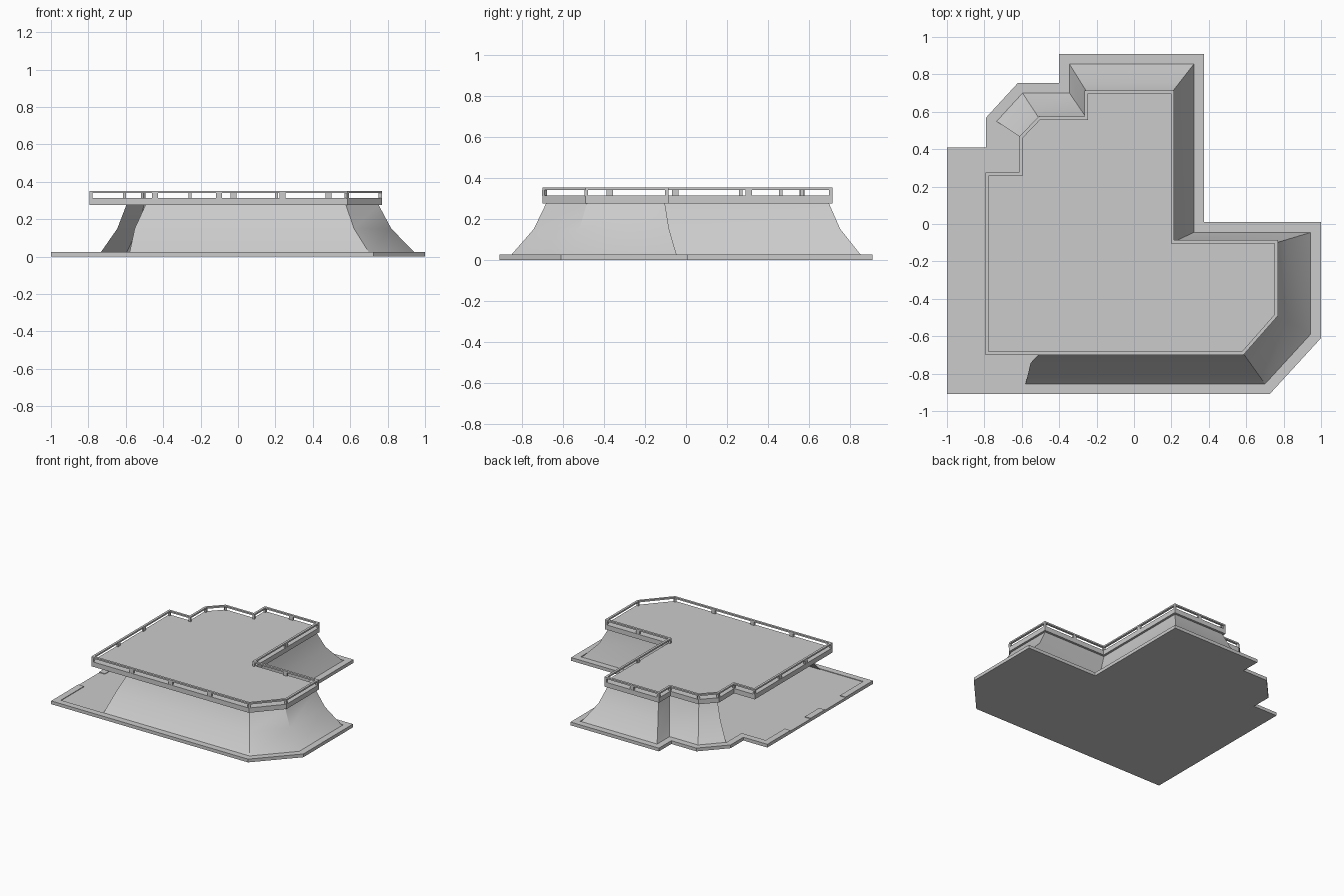
import bpy, bmesh, math
from mathutils import Vector

if "Cube" in bpy.data.objects:
    bpy.data.objects.remove(bpy.data.objects["Cube"])

# Ground outline and upper deck outline, counter-clockwise with matching corners
GROUND = [(-1, -.91), (.725, -.91), (1, -.61), (1, .01), (.375, .01), (.375, .91),
          (-.4, .91), (-.4, .755), (-.62, .755), (-.79, .57), (-.79, .41), (-1, .41)]
DECK = [(-.795, -.70), (.585, -.70), (.77, -.49), (.77, -.085), (.215, -.085), (.215, .715),
        (-.265, .715), (-.265, .575), (-.51, .575), (-.615, .465), (-.615, .275), (-.795, .275)]


def finish(name, bm, recalc=True):
    if recalc:
        bmesh.ops.recalc_face_normals(bm, faces=bm.faces[:])
    me = bpy.data.meshes.new(name)
    bm.to_mesh(me)
    bm.free()
    ob = bpy.data.objects.new(name, me)
    bpy.context.collection.objects.link(ob)
    return ob


def inset(pts, d, closed=True):
    """Mitred offset to the left (inside) of a path."""
    p = [Vector(q) for q in pts]
    n = len(p)
    out = []
    for i in range(n):
        a = p[i] - p[i - 1] if closed or i > 0 else p[1] - p[0]
        b = p[(i + 1) % n] - p[i] if closed or i < n - 1 else a
        n1 = Vector((-a.y, a.x)).normalized()
        n2 = Vector((-b.y, b.x)).normalized()
        m = n1 + n2
        out.append(p[i] + m * (2 * d / m.length_squared))
    return out


def slab(name, pts, z0, z1):
    bm = bmesh.new()
    f = bm.faces.new([bm.verts.new((x, y, z0)) for x, y in pts])
    r = bmesh.ops.extrude_face_region(bm, geom=[f], use_keep_orig=True)
    top = [v for v in r['geom'] if isinstance(v, bmesh.types.BMVert)]
    bmesh.ops.translate(bm, verts=top, vec=(0, 0, z1 - z0))
    return finish(name, bm)


def strip(name, pts, w, z0, z1, closed=True):
    """Rectangular section swept along a path."""
    bm = bmesh.new()
    secs = [[bm.verts.new((q[0], q[1], z)) for q, z in ((o, z0), (i, z0), (i, z1), (o, z1))]
            for o, i in zip(pts, inset(pts, w, closed))]
    for k in range(len(secs) if closed else len(secs) - 1):
        a, b = secs[k], secs[(k + 1) % len(secs)]
        for j in range(4):
            bm.faces.new((a[j], a[(j + 1) % 4], b[(j + 1) % 4], b[j]))
    if not closed:
        bm.faces.new(secs[0])
        bm.faces.new(secs[-1][::-1])
    return finish(name, bm)


# Ground plate with a slightly raised kerb, broken by two driveway openings
slab("ground_plate", GROUND, 0, .021)
strip("ground_kerb", [(-1, -.57)] + GROUND + [(-1, .12)], .05, .021, .026, closed=False)
strip("kerb_island", [(-1, -.13), (-1, -.31)], .05, .021, .026, closed=False)

# Flared embankment wall, open on the left side below the deck
low = [Vector((-.58, -.855))] + inset(GROUND, .055)[1:10]
high = [Vector((-.495, -.682))] + inset(DECK, .018)[1:10]
bm = bmesh.new()
rows = []
for z, t in ((.021, 0), (.15, .65), (.276, 1)):
    rows.append([bm.verts.new((*a.lerp(b, t if i else t * .5 if t < 1 else 1), z))
                 for i, (a, b) in enumerate(zip(low, high))])
for v in (rows[1][0],):
    v.co.y = rows[1][1].co.y      # keep the front face straight
for r0, r1 in zip(rows, rows[1:]):
    for i in range(len(r0) - 1):
        bm.faces.new((r0[i], r0[i + 1], r1[i + 1], r1[i]))
wall = finish("flared_wall", bm, recalc=False)
bpy.context.view_layer.objects.active = wall
wall.select_set(True)
bpy.ops.object.shade_smooth_by_angle(angle=math.radians(30))
wall.select_set(False)

# Upper deck and railing top bar
slab("upper_deck", DECK, .275, .313)
strip("railing_bar", DECK, .018, .340, .352)

# Railing posts: at corners and evenly along each side
bm = bmesh.new()
line = inset(DECK, .009)
for i, a in enumerate(line):
    b = line[(i + 1) % len(line)]
    d = b - a
    n = max(1, math.ceil(d.length / .4))
    for k in range(n):
        c = a + d * (k / n)
        r = bmesh.ops.create_cube(bm, size=1)
        s = (.017, .017) if k == 0 else (.032, .014)
        ang = math.atan2(d.y, d.x)
        for v in r['verts']:
            x, y = v.co.x * s[0], v.co.y * s[1]
            v.co = (c.x + x * math.cos(ang) - y * math.sin(ang),
                    c.y + x * math.sin(ang) + y * math.cos(ang),
                    .3265 + v.co.z * .029)
finish("railing_posts", bm)
